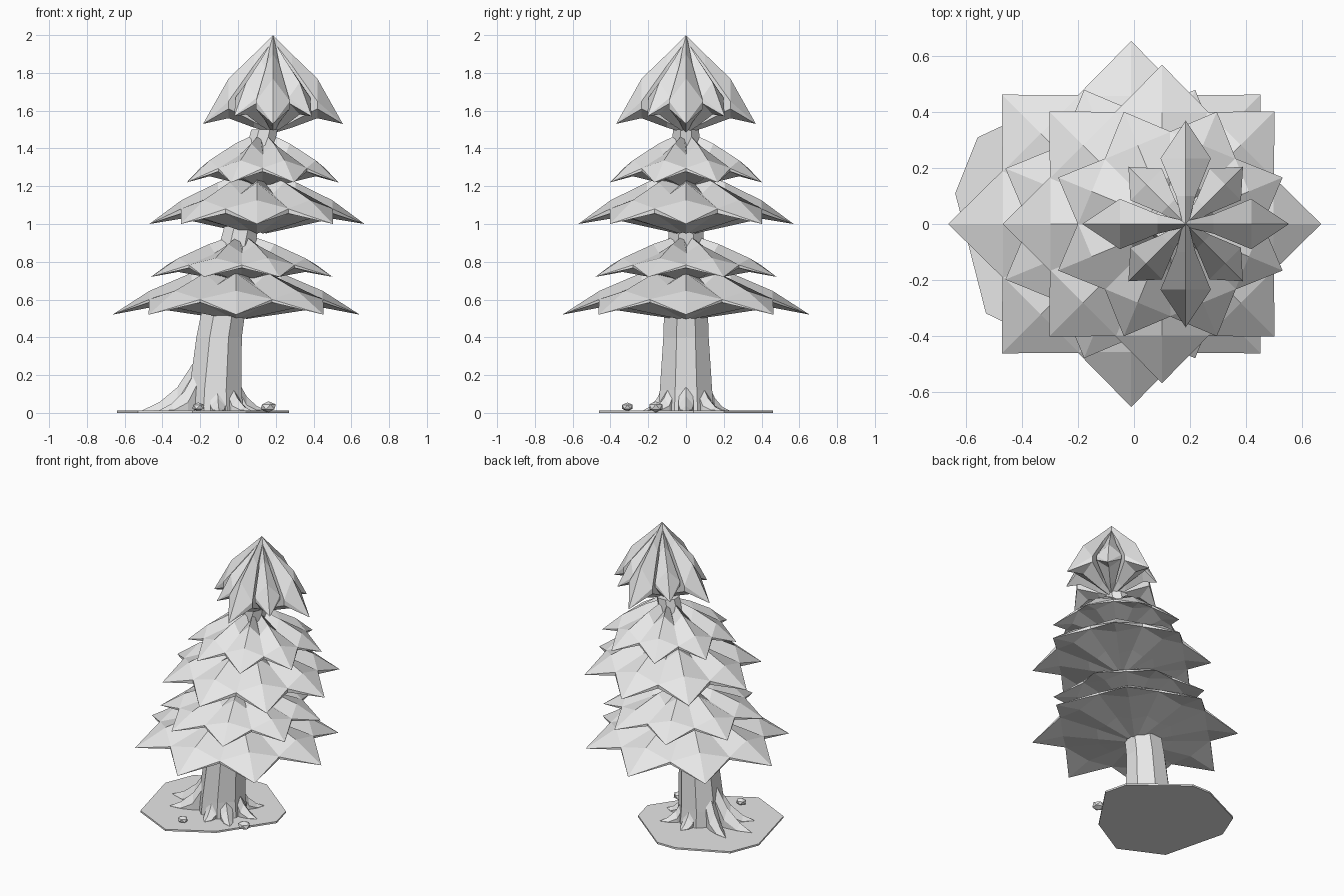
import bpy, bmesh, math
from mathutils import Matrix, Vector

if "Cube" in bpy.data.objects:
    bpy.data.objects.remove(bpy.data.objects["Cube"], do_unlink=True)

grey = bpy.data.materials.new("light_grey")
grey.use_nodes = True
grey.diffuse_color = (0.8, 0.8, 0.8, 1)
grey.node_tree.nodes["Principled BSDF"].inputs["Base Color"].default_value = (0.8, 0.8, 0.8, 1)


def finish(bm, name):
    bmesh.ops.recalc_face_normals(bm, faces=bm.faces)
    mesh = bpy.data.meshes.new(name)
    bm.to_mesh(mesh)
    bm.free()
    mesh.materials.append(grey)
    obj = bpy.data.objects.new(name, mesh)
    bpy.context.collection.objects.link(obj)
    return obj


def bridge(bm, a, b):
    for i in range(len(a)):
        j = (i + 1) % len(a)
        bm.faces.new((a[i], a[j], b[j], b[i]))


def blade(bm, centre_x, angle, sections, tip):
    """Ridged blade. Sections: (reach, half width, ridge z, upper edge z, lower edge z, keel z)."""
    place = Matrix.Translation((centre_x, 0, 0)) @ Matrix.Rotation(angle, 4, "Z")
    rings = []
    for r, w, ridge, upper, lower, keel in sections:
        points = ((r, 0, ridge), (r, w, upper), (r, w, lower),
                  (r, 0, keel), (r, -w, lower), (r, -w, upper))
        rings.append([bm.verts.new(place @ Vector(p)) for p in points])
    for a, b in zip(rings, rings[1:]):
        bridge(bm, a, b)
    bm.faces.new(rings[0])
    end = bm.verts.new(place @ Vector((tip[0], 0, tip[1])))
    for i in range(6):
        bm.faces.new((rings[-1][i], rings[-1][(i + 1) % 6], end))


# Four layers of eight drooping boughs with nearly flat undersides
def bough_layer(name, x, reach, tip_z, height, drop, turn):
    bm = bmesh.new()
    shape = ((0.08, 0.05, 1.0, 0.75, 0.03, 0.0), (0.36, 0.155, 0.79, 0.56, 0.14, 0.07),
             (0.70, 0.295, 0.45, 0.29, 0.26, 0.16))
    sections = []
    for f, w, *levels in shape:
        ridge, upper, lower, keel = (tip_z + level * height for level in levels)
        sag = drop * (1 - f)
        sections.append((f * reach, w * reach, ridge, upper, lower - sag, keel - sag))
    for i in range(8):
        blade(bm, x, turn + i * math.pi / 4, sections, (reach, tip_z))
    finish(bm, name)


half_step = math.pi / 8
bough_layer("lowest_boughs", -0.01, 0.655, 0.52, 0.28, 0.025, 0)
bough_layer("lower_boughs", 0.02, 0.52, 0.72, 0.22, 0.03, half_step)
bough_layer("upper_boughs", 0.10, 0.57, 1.00, 0.28, 0.055, 0)
bough_layer("highest_boughs", 0.13, 0.435, 1.22, 0.26, 0.03, half_step)

# Pointed crown: long blades on the axes, shorter ones between
bm = bmesh.new()
long_blade = [(0.0, 0.01, 2.0, 1.97, 1.49, 1.48), (0.10, 0.035, 1.90, 1.84, 1.54, 1.51),
              (0.235, 0.09, 1.77, 1.65, 1.61, 1.56)]
short_blade = [(0.0, 0.01, 1.98, 1.95, 1.49, 1.48), (0.09, 0.035, 1.87, 1.82, 1.55, 1.52),
               (0.20, 0.08, 1.75, 1.67, 1.64, 1.58)]
for i in range(4):
    blade(bm, 0.185, i * math.pi / 2, long_blade, (0.37, 1.53))
    blade(bm, 0.185, (i + 0.5) * math.pi / 2, short_blade, (0.29, 1.57))
finish(bm, "crown")

# Leaning eight-sided trunk
bm = bmesh.new()
rings = []
for z, x, r in ((0.01, -0.12, 0.16), (0.12, -0.12, 0.15), (0.4, -0.10, 0.13),
                (0.55, -0.075, 0.125), (0.95, 0.01, 0.10), (1.5, 0.14, 0.075)):
    rings.append([bm.verts.new((x + r * math.cos((i + 0.5) * math.pi / 4),
                                r * math.sin((i + 0.5) * math.pi / 4), z)) for i in range(8)])
for a, b in zip(rings, rings[1:]):
    bridge(bm, a, b)
bm.faces.new(rings[0])
bm.faces.new(rings[-1])
finish(bm, "trunk")

# Flared roots: direction in degrees, reach, height on the trunk
bm = bmesh.new()
for degrees, reach, height in ((180, 0.39, 0.26), (208, 0.34, 0.22), (152, 0.34, 0.22), (275, 0.23, 0.15),
                               (90, 0.23, 0.15), (0, 0.27, 0.17), (315, 0.27, 0.15), (45, 0.27, 0.15)):
    inner, span = 0.12, reach - 0.12
    sections = [(inner, 0.035, height, height * 0.75, 0.006, 0.005),
                (inner + 0.3 * span, 0.04, height * 0.52, height * 0.25, 0.006, 0.005),
                (inner + 0.65 * span, 0.03, height * 0.22, 0.015, 0.006, 0.005)]
    blade(bm, -0.12, math.radians(degrees), sections, (reach, 0.012))
finish(bm, "roots")

# Thin irregular ground plate
outline = ((0.27, 0.04), (0.23, 0.2), (-0.1, 0.46), (-0.24, 0.46), (-0.56, 0.31),
           (-0.64, 0.11), (-0.53, -0.32), (-0.24, -0.46), (0.04, -0.3))
bm = bmesh.new()
low = [bm.verts.new((x, y, 0)) for x, y in outline]
high = [bm.verts.new((x, y, 0.012)) for x, y in outline]
bridge(bm, low, high)
bm.faces.new(low)
bm.faces.new(high)
finish(bm, "ground_plate")

# Two small stones
for name, x, y, r in (("large_stone", 0.16, -0.16, 0.045), ("small_stone", -0.21, -0.31, 0.036)):
    bm = bmesh.new()
    bmesh.ops.create_icosphere(bm, subdivisions=1, radius=r)
    bmesh.ops.scale(bm, vec=(1, 0.9, 0.65), verts=bm.verts)
    bmesh.ops.translate(bm, vec=(x, y, 0.032), verts=bm.verts)
    finish(bm, name)
